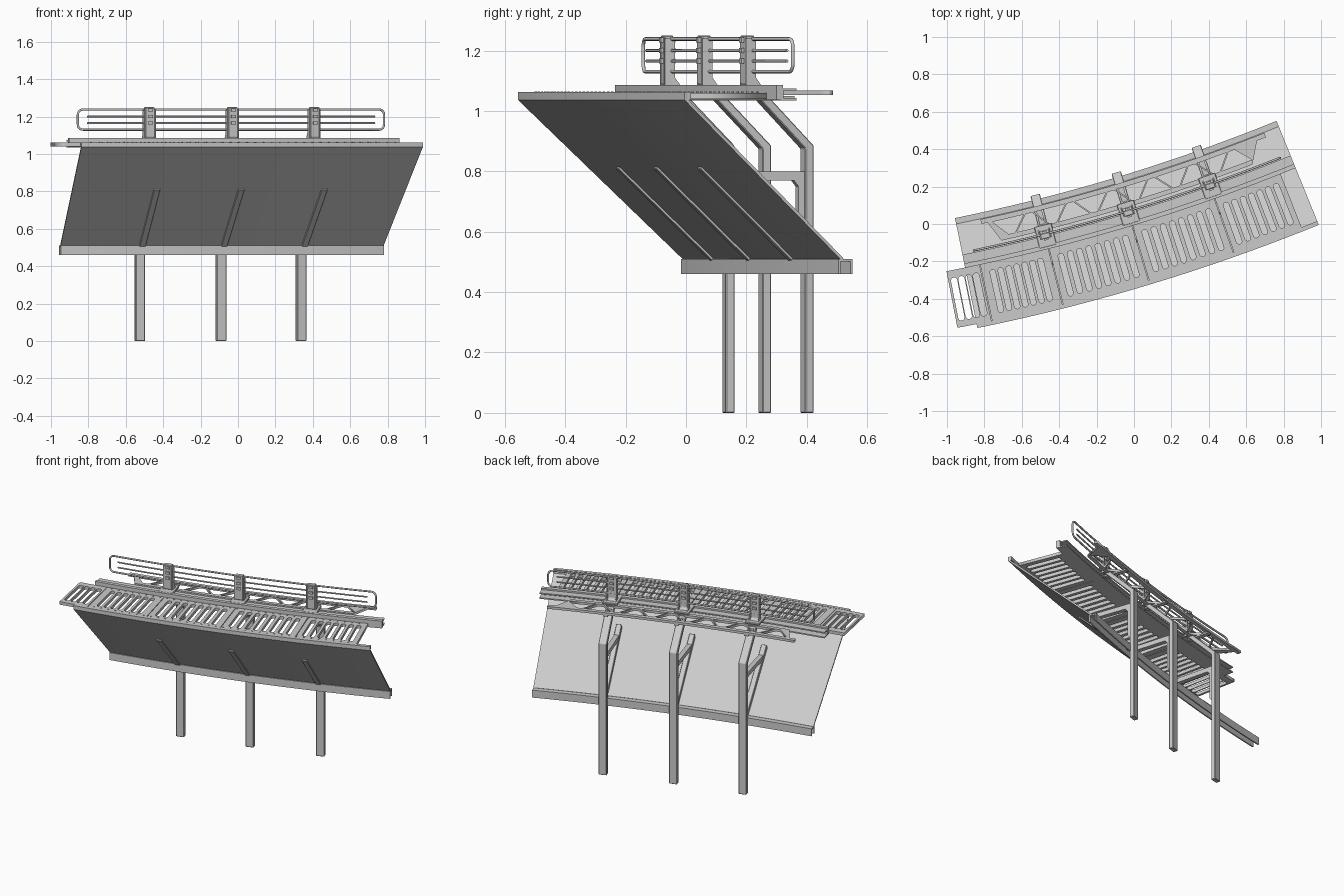
import bpy, bmesh, math
from mathutils import Vector

if "Cube" in bpy.data.objects:
    bpy.data.objects.remove(bpy.data.objects["Cube"])

# All parts follow concentric arcs: d = distance inward from the deck's front edge, a = angle in degrees
CX, CY, R = -2.906, 9.585, 10.35
POSTS = (14.15, 16.8, 19.45)


def P(d, a, z=0.0):
    t = math.radians(a)
    return Vector((CX + (R - d) * math.sin(t), CY - (R - d) * math.cos(t), z))


def add_mesh(name, bm, bevel=0):
    bmesh.ops.recalc_face_normals(bm, faces=bm.faces)
    me = bpy.data.meshes.new(name)
    bm.to_mesh(me)
    bm.free()
    ob = bpy.data.objects.new(name, me)
    bpy.context.collection.objects.link(ob)
    if bevel:
        m = ob.modifiers.new("bevel", 'BEVEL')
        m.width, m.segments = bevel, 1
    return ob


def loft(name, rings, bevel=0):
    bm = bmesh.new()
    vs = [[bm.verts.new(p) for p in r] for r in rings]
    k = len(vs[0])
    for r0, r1 in zip(vs, vs[1:]):
        for i in range(k):
            bm.faces.new((r0[i], r0[(i + 1) % k], r1[(i + 1) % k], r1[i]))
    bm.faces.new(vs[0])
    bm.faces.new(vs[-1])
    return add_mesh(name, bm, bevel)


def sweep(name, profile, a0, a1, n=24):
    """Profile of (d, z) points carried along the arc."""
    return loft(name, [[P(d, a0 + (a1 - a0) * i / n, z) for d, z in profile] for i in range(n + 1)])


def slab(name, profile, a, width, bevel=0, shift=0.0):
    """Profile of (d, z) points given a straight width across the radial plane at angle a."""
    t = math.radians(a)
    side = Vector((math.cos(t), math.sin(t), 0))
    return loft(name, [[P(d, a, z) + side * (shift + s * width / 2) for d, z in profile]
                       for s in (-1, 1)], bevel)


def rect(d0, d1, z0, z1):
    return [(d0, z0), (d1, z0), (d1, z1), (d0, z1)]


def curve_to_mesh(name, cu):
    tmp = bpy.data.objects.new(name + "_curve", cu)
    bpy.context.collection.objects.link(tmp)
    dg = bpy.context.evaluated_depsgraph_get()
    me = bpy.data.meshes.new_from_object(tmp.evaluated_get(dg))
    bpy.data.objects.remove(tmp)
    ob = bpy.data.objects.new(name, me)
    bpy.context.collection.objects.link(ob)
    return ob


def spline(cu, pts, closed=True):
    sp = cu.splines.new('POLY')
    sp.points.add(len(pts) - 1)
    for p, v in zip(sp.points, pts):
        p.co = (*v, 1)
    sp.use_cyclic_u = closed


def plate(name, loops, z, thick):
    """Flat plate: first loop is the outline, the rest are holes."""
    cu = bpy.data.curves.new(name, 'CURVE')
    cu.dimensions, cu.fill_mode, cu.extrude = '2D', 'BOTH', thick / 2
    for lp in loops:
        spline(cu, lp)
    ob = curve_to_mesh(name, cu)
    ob.location.z = z
    return ob


def tube(name, pts, radius, closed=False):
    cu = bpy.data.curves.new(name, 'CURVE')
    cu.dimensions, cu.bevel_depth, cu.bevel_resolution = '3D', radius, 2
    cu.use_fill_caps = True
    spline(cu, pts, closed)
    ob = curve_to_mesh(name, cu)
    for f in ob.data.polygons:
        f.use_smooth = True
    return ob


def band(d0, d1, a0, a1, n=8):
    """Closed outline of an arc strip."""
    st = [a0 + (a1 - a0) * i / n for i in range(n + 1)]
    return [P(d0, a) for a in st] + [P(d1, a) for a in reversed(st)]


def slot(d0, d1, a, w):
    """Rounded slot running radially."""
    t = math.radians(a)
    u, v = Vector((math.cos(t), math.sin(t), 0)), Vector((-math.sin(t), math.cos(t), 0))
    r, out = w / 2, []
    for c, base in ((P(d1 - r, a), 0), (P(d0 + r, a), math.pi)):
        for i in range(7):
            g = base + math.pi * i / 6
            out.append(c + u * (r * math.cos(g)) + v * (r * math.sin(g)))
    return out


# Slotted deck panels
for k, (a0, a1, n, w, m) in enumerate(((10.95, 11.98, 4, .034, .06), (12.0, 14.14, 7, .029, .2),
                                       (14.16, 16.79, 8, .03, .15), (16.81, 19.44, 8, .03, .15),
                                       (19.46, 21.6, 7, .03, .12))):
    step = (a1 - a0 - 2 * m) / n
    holes = [slot(.055, .29, a0 + m + step * (i + .5), w) for i in range(n)]
    plate(f"deck_grating_{k + 1}", [band(.022, .33, a0, a1)] + holes, 1.05, .02)

# Deck edges: front strip, rear channel, raised kick lip
sweep("deck_front_edge", rect(0, .022, 1.036, 1.062), 11.53, 22.1)
sweep("deck_rear_channel", [(.345, 1.035), (.40, 1.035), (.40, 1.043), (.353, 1.043),
                            (.353, 1.067), (.40, 1.067), (.40, 1.075), (.345, 1.075)], 11.53, 22.1)
sweep("deck_kick_lip", rect(.328, .352, 1.036, 1.085), 11.53, 22.1)

# Bolt rows along the deck
bm = bmesh.new()
for d in (.035, .315):
    for i in range(36):
        c = P(d, 12.2 + i * .26, 1.061)
        r = bmesh.ops.create_cone(bm, cap_ends=True, segments=6, radius1=.004, radius2=.004, depth=.005)
        bmesh.ops.translate(bm, verts=r["verts"], vec=c)
add_mesh("deck_bolts", bm)

# Sloping panel and the channel along its foot
SL = .53 / .56
sweep("sloped_panel", [(0, 1.036), (.56, .506), (.568, .512), (.010, 1.04)], 11.53, 22.1)
sweep("panel_foot_channel", [(.55, .46), (.558, .46), (.558, .502), (.592, .502),
                             (.592, .46), (.60, .46), (.60, .51), (.55, .51)], 11.53, 22.1)

# Supports repeated at each post
for k, a in enumerate(POSTS, 1):
    slab(f"post_{k}", [(.595, 0), (.625, 0), (.625, .885), (.415, 1.10), (.415, 1.25),
                       (.385, 1.25), (.385, 1.09), (.595, .875)], a, .052, .003)
    zp = lambda d: 1.04 - d * SL
    slab(f"panel_rib_{k}", [(.23, zp(.23) - .015), (.565, zp(.565) - .015),
                            (.60, zp(.565) + .01), (.25, zp(.25) + .045)], a, .034, .002)
    slab(f"strut_{k}", rect(.27, .60, .77, .80), a, .03)
    slab(f"strut_gusset_{k}", [(.575, .58), (.60, .55), (.60, .775), (.555, .775), (.575, .75)], a, .03)
    slab(f"upright_foot_{k}", rect(.34, .46, 1.073, 1.086), a, .095, .003)
    for s in (-1, 1):
        slab(f"upright_cheek_{k}_{'left' if s < 0 else 'right'}",
             [(.385, 1.06), (.455, 1.06), (.42, 1.11), (.42, 1.24), (.385, 1.24)], a, .006, 0, s * .029)
    for j, z in enumerate((1.165, 1.2, 1.235)):
        slab(f"rail_clip_{k}_{j + 1}", rect(.376, .426, z - .008, z + .008), a, .025)
    slab(f"truss_bracket_{k}", rect(.41, .56, 1.04, 1.05), a, .03)

# Guard rail: rounded loop plus two inner rods
DR = .41
A0, A1, Z0, Z1, RC = 11.9, 21.77, 1.13, 1.238, .028
ra = math.degrees(RC / (R - DR))
loop = []
for ca, cz, base in ((A1 - ra, Z0 + RC, -90), (A1 - ra, Z1 - RC, 0), (A0 + ra, Z1 - RC, 90), (A0 + ra, Z0 + RC, 180)):
    for i in range(6):
        g = math.radians(base + 18 * i)
        loop.append(P(DR, ca + ra * math.cos(g), cz + RC * math.sin(g)))
    if base in (0, 180):
        end = A0 + ra if base == 0 else A1 - ra
        loop += [P(DR, ca + (end - ca) * i / 16, Z1 if base == 0 else Z0) for i in range(1, 16)]
tube("guard_rail_loop", loop, .006, True)
for j, z in enumerate((1.165, 1.2)):
    tube(f"guard_rail_rod_{j + 1}", [P(DR, 12.2 + 9.27 * i / 16, z) for i in range(17)], .005)

# Flat rear truss with alternating triangular openings
T0, N, ST = 12.825, 12, .6625
holes = []
for i in range(N):
    c = T0 + ST * (i + .5)
    lo, hi = (.455, .538) if i % 2 else (.538, .455)
    holes.append([P(lo, c - .50), P(lo, c + .50), P(hi, c + .10), P(hi, c - .10)])
outline = ([P(.43, 12.8 + 8.1 * i / 16) for i in range(17)]
           + [P(.54, 21.3), P(.54, 21.6)]
           + [P(.565, 21.6 - 9.3 * i / 16) for i in range(17)] + [P(.54, 12.3), P(.54, 12.5)])
plate("rear_truss", [outline] + holes, 1.06, .016)
